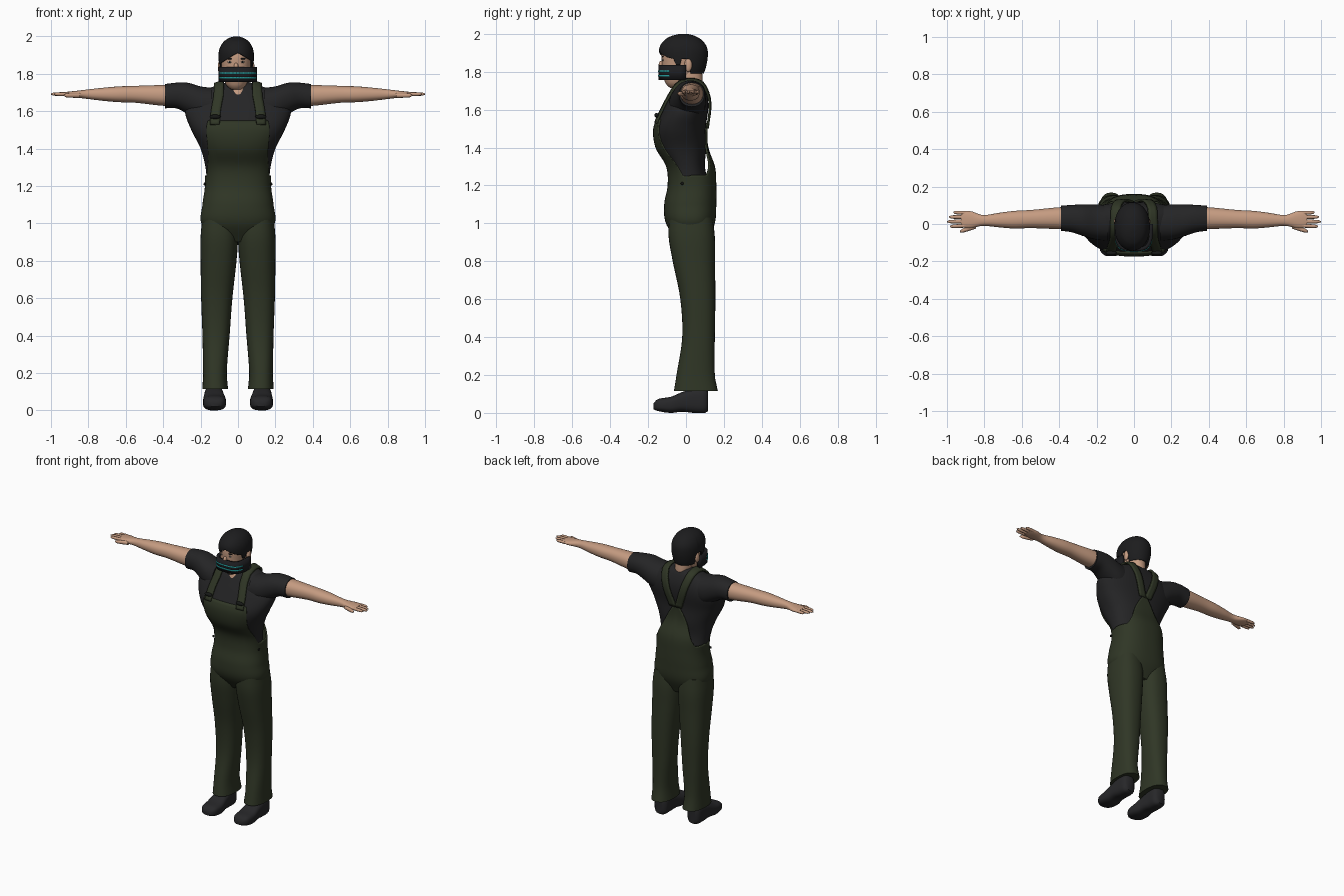
import bpy, bmesh, math
from mathutils import Vector

cube = bpy.data.objects.get("Cube")
if cube:
    bpy.data.objects.remove(cube)


def material(name, r, g, b):
    m = bpy.data.materials.new(name)
    m.use_nodes = True
    m.diffuse_color = (r, g, b, 1)
    bsdf = next(n for n in m.node_tree.nodes if n.type == "BSDF_PRINCIPLED")
    bsdf.inputs["Base Color"].default_value = (r, g, b, 1)
    bsdf.inputs["Roughness"].default_value = 0.8
    return m


SKIN = material("skin", 0.56, 0.33, 0.22)
HAIR = material("black_hair", 0.012, 0.012, 0.013)
SHIRT = material("charcoal_shirt", 0.018, 0.018, 0.019)
GREEN = material("olive_cloth", 0.029, 0.037, 0.019)
MASK = material("mask_black", 0.012, 0.012, 0.014)
GLOW = material("cyan_light", 0.03, 0.55, 0.55)
SHOE = material("shoe_leather", 0.02, 0.02, 0.022)
METAL = material("dark_metal", 0.008, 0.009, 0.008)
WHITE = material("eye_white", 0.6, 0.55, 0.5)

AXES = {"x": lambda t, a, b: (t, a, b),
        "y": lambda t, a, b: (a, t, b),
        "z": lambda t, a, b: (a, b, t)}


def section(rings, t):
    """Smoothly interpolated extents (a0, a1, b0, b1) at position t."""
    t = min(max(t, rings[0][0]), rings[-1][0])
    i = max(k for k in range(len(rings) - 1) if rings[k][0] <= t)

    def slope(k, j):
        p, q = rings[max(k - 1, 0)], rings[min(k + 1, len(rings) - 1)]
        return (q[j] - p[j]) / (q[0] - p[0])
    h = rings[i + 1][0] - rings[i][0]
    u = (t - rings[i][0]) / h
    w = u * u * (3 - 2 * u)
    return [rings[i][j] * (1 - w) + rings[i + 1][j] * w
            + h * u * (1 - u) * ((1 - u) * slope(i, j) - u * slope(i + 1, j))
            for j in range(1, 5)]


def rim(ext, ang, n):
    """Point on a rounded-box outline."""
    a0, a1, b0, b1 = ext
    c, s = math.cos(ang), math.sin(ang)
    return ((a0 + a1) / 2 + (a1 - a0) / 2 * math.copysign(abs(c) ** (2 / n), c),
            (b0 + b1) / 2 + (b1 - b0) / 2 * math.copysign(abs(s) ** (2 / n), s))


def finish(name, bm, mat, mirror=False, thick=0, sharp=50):
    bmesh.ops.recalc_face_normals(bm, faces=bm.faces)
    me = bpy.data.meshes.new(name)
    bm.to_mesh(me)
    bm.free()
    me.materials.append(mat)
    me.shade_smooth()
    me.set_sharp_from_angle(angle=math.radians(sharp))
    ob = bpy.data.objects.new(name, me)
    bpy.context.collection.objects.link(ob)
    if thick:
        mod = ob.modifiers.new("thickness", "SOLIDIFY")
        mod.thickness, mod.offset = thick, -1
    if mirror:
        ob.modifiers.new("mirror", "MIRROR").use_mirror_merge = False
    return ob


def loft(name, rings, mat, axis="z", n=2.2, seg=32, rows=20, lo=None, hi=None,
         caps=(True, True), **kw):
    """Skin over rings; lo and hi may trim the ends by direction (cos, sin)."""
    bm = bmesh.new()
    grid = []
    for k in range(rows + 1):
        row = []
        for j in range(seg):
            ang = math.tau * j / seg
            c, s = math.cos(ang), math.sin(ang)
            t0 = lo(c, s) if lo else rings[0][0]
            t1 = hi(c, s) if hi else rings[-1][0]
            t = t0 + (t1 - t0) * k / rows
            row.append(bm.verts.new(AXES[axis](t, *rim(section(rings, t), ang, n))))
        grid.append(row)
    for p, q in zip(grid, grid[1:]):
        for j in range(seg):
            m = (j + 1) % seg
            bm.faces.new((p[j], p[m], q[m], q[j]))
    for end, cap in zip((grid[0], grid[-1]), caps):
        if cap:
            bm.faces.new(end)
    return finish(name, bm, mat, **kw)


def band(name, ext, z0, z1, ang0, ang1, n, mat, thick):
    """Curved upright strip along part of an outline."""
    bm = bmesh.new()
    cols = []
    for k in range(49):
        x, y = rim(ext, ang0 + (ang1 - ang0) * k / 48, n)
        cols.append([bm.verts.new((x, y, z)) for z in (z0, z1)])
    for p, q in zip(cols, cols[1:]):
        bm.faces.new((p[0], q[0], q[1], p[1]))
    return finish(name, bm, mat, thick=thick)


def blob(name, loc, size, mat, mirror=False):
    bm = bmesh.new()
    bmesh.ops.create_uvsphere(bm, u_segments=16, v_segments=10, radius=1)
    bmesh.ops.scale(bm, vec=size, verts=bm.verts)
    bmesh.ops.translate(bm, vec=loc, verts=bm.verts)
    return finish(name, bm, mat, mirror)


def sym(z, x, y0, y1):
    return (z, -x, x, y0, y1)


# Shirt: body and sleeves
shirt = loft("shirt", [
    sym(1.2, .165, -.085, .12), sym(1.3, .174, -.095, .1), sym(1.4, .2, -.153, .107),
    sym(1.5, .25, -.165, .104), sym(1.6, .283, -.122, .117), sym(1.66, .25, -.09, .115),
    sym(1.71, .18, -.062, .1), sym(1.74, .11, -.04, .085), sym(1.755, .06, -.03, .07)],
    SHIRT, n=2.4, seg=48, rows=30)
loft("sleeve", [
    (.14, -.09, .1, 1.53, 1.725), (.2, -.085, .105, 1.545, 1.732),
    (.27, -.065, .105, 1.585, 1.752), (.33, -.045, .102, 1.615, 1.752),
    (.39, -.036, .098, 1.615, 1.745)], SHIRT, "x", mirror=True)


# Overalls: seat and bib in one shell, trimmed by direction
def bib_top(c, s):
    u = abs(c) ** .83
    if s < 0:
        return 1.55 - .3 * min(max((u - .6) / .36, 0), 1)
    return 1.53 - .275 * min(u / .85, 1)


loft("overalls_bib", [
    sym(.9, .12, -.04, .11), sym(1.0, .196, -.106, .152), sym(1.1, .19, -.115, .16),
    sym(1.2, .177, -.097, .16), sym(1.3, .182, -.105, .153), sym(1.4, .207, -.161, .117),
    sym(1.5, .257, -.173, .113), sym(1.57, .285, -.146, .123)],
    GREEN, n=2.4, seg=80, rows=36, hi=bib_top, caps=(True, False), thick=.01)
loft("trouser_leg", [
    (.115, .053, .19, -.064, .168), (.2, .06, .187, -.05, .152), (.4, .045, .19, -.02, .152),
    (.6, .03, .197, -.03, .155), (.8, .008, .2, -.07, .153), (.93, 0, .2, -.092, .152),
    (1.03, .01, .19, -.09, .14)], GREEN, n=2.4, rows=28, mirror=True)

# Shoulder straps, laid onto the shirt
path = [(.125, -.165, 1.53), (.12, -.135, 1.6), (.105, -.09, 1.68), (.1, -.04, 1.73),
        (.1, .03, 1.75), (.095, .09, 1.73), (.075, .125, 1.66), (.05, .13, 1.58),
        (.015, .125, 1.48)]
bm = bmesh.new()
pts = []
for p, q in zip(path, path[1:]):
    pts += [Vector(p).lerp(Vector(q), k / 5) for k in range(5)]
rows = [[bm.verts.new(p + Vector((dx, 0, 0))) for dx in (-.026, -.009, .009, .026)]
        for p in pts]
for p, q in zip(rows, rows[1:]):
    for j in range(3):
        bm.faces.new((p[j], p[j + 1], q[j + 1], q[j]))
strap = finish("shoulder_strap", bm, GREEN)
wrap = strap.modifiers.new("wrap", "SHRINKWRAP")
wrap.target, wrap.offset, wrap.wrap_mode = shirt, .011, "ABOVE_SURFACE"
pad = strap.modifiers.new("thickness", "SOLIDIFY")
pad.thickness, pad.offset = .012, 0
strap.modifiers.new("mirror", "MIRROR").use_mirror_merge = False
blob("strap_buckle", (.122, -.155, 1.57), (.03, .012, .012), METAL, True)
blob("hip_button", (.178, -.02, 1.21), (.006, .008, .008), METAL, True)

# Shoes
loft("shoe", [
    (-.172, .095, .15, .02, .05), (-.15, .072, .178, .01, .072), (-.08, .064, .187, 0, .085),
    (-.02, .072, .183, .006, .11), (.04, .078, .18, 0, .13), (.1, .082, .175, 0, .13),
    (.117, .1, .16, .01, .12)], SHOE, "y", n=3, mirror=True)

# Arms, fingers and thumbs
loft("arm", [
    (.3, -.03, .09, 1.63, 1.742), (.39, -.028, .09, 1.628, 1.74), (.55, -.022, .075, 1.645, 1.735),
    (.64, -.024, .07, 1.648, 1.732), (.72, -.018, .06, 1.655, 1.725),
    (.81, -.01, .048, 1.666, 1.715), (.87, -.022, .068, 1.673, 1.708),
    (.91, -.02, .07, 1.679, 1.704), (.925, -.012, .062, 1.683, 1.701)],
    SKIN, "x", rows=30, mirror=True)


def digit(name, x0, x1, y0, y1, r, z):
    spans = [(0, 1), (.5, .95), (.85, .8), (1, .3)]
    rings = []
    for f, w in spans:
        y, rr = y0 + (y1 - y0) * f, r * w
        rings.append((x0 + (x1 - x0) * f, y - rr, y + rr, z - rr, z + rr))
    loft(name, rings, SKIN, "x", n=2, seg=12, rows=8, mirror=True)


for name, tip, y in (("index", .985, -.009), ("middle", 1, .014),
                     ("ring", .99, .037), ("little", .965, .059)):
    digit(name + "_finger", .9, tip, y, y * 1.1 - .003, .0105, 1.691)
digit("thumb", .845, .93, -.012, -.04, .013, 1.684)

# Neck and head
loft("neck", [sym(1.66, .04, -.08, .08), sym(1.7, .05, -.072, .085),
              sym(1.74, .053, -.056, .088), sym(1.8, .055, -.05, .085)], SKIN)
MID = -.01
head = [(z, MID - x, MID + x, y0, y1) for z, x, y0, y1 in (
    (1.715, .025, -.085, -.03), (1.735, .05, -.105, .01), (1.78, .068, -.122, .05),
    (1.84, .08, -.127, .085), (1.9, .085, -.128, .098), (1.95, .075, -.11, .085),
    (1.98, .045, -.07, .04))]
loft("head", head, SKIN, rows=30)


def face_y(x, z):
    x0, x1, y0, y1 = section(head, z)
    r = abs(2 * (x - MID) / (x1 - x0))
    return (y0 + y1) / 2 - (y1 - y0) / 2 * (1 - r ** 2.2) ** (1 / 2.2)


for side, word in ((-1, "right"), (1, "left")):
    x = MID + side * .034
    y = face_y(x, 1.863)
    blob(word + "_eye", (x, y, 1.862), (.012, .004, .005), WHITE)
    blob(word + "_pupil", (x, y - .002, 1.862), (.005, .004, .005), METAL)
    blob(word + "_eyebrow", (x, face_y(x, 1.88), 1.88), (.018, .005, .004), HAIR)
    blob(word + "_ear", (MID + side * .086, .012, 1.835), (.012, .02, .036), SKIN)
blob("nose", (MID, -.128, 1.838), (.012, .016, .02), SKIN)


# Hair: cap with a parted fringe, cut round the ears
def hairline(c, s):
    if s < -.4:
        return 1.912 - .055 * abs(c - .1)
    if s < -.12:
        return 1.835
    return 1.868 if s < .25 else 1.79


loft("hair", [
    (1.77, -.075, .055, -.08, .085), (1.82, -.095, .076, -.12, .104),
    (1.88, -.104, .085, -.139, .115), (1.93, -.1, .081, -.139, .11),
    (1.97, -.078, .06, -.11, .08), (1.99, -.05, .032, -.072, .044),
    (2.0, -.02, .004, -.03, .005)], HAIR, n=2.1, seg=72, rows=30,
    lo=hairline, caps=(False, True), thick=.018)

# Wrap-round mask with two light strips
SHELL = (-.105, .102, -.145, .145)
band("mask", SHELL, 1.755, 1.835, math.pi, math.tau, 3.4, MASK, .02)
LIT = (-.107, .104, -.148, .148)
for label, z in (("upper", 1.803), ("lower", 1.779)):
    band(label + "_light_strip", LIT, z - .004, z + .004,
         math.pi * 1.5 - 1.15, math.pi * 1.5 + 1.15, 3.4, GLOW, .005)
